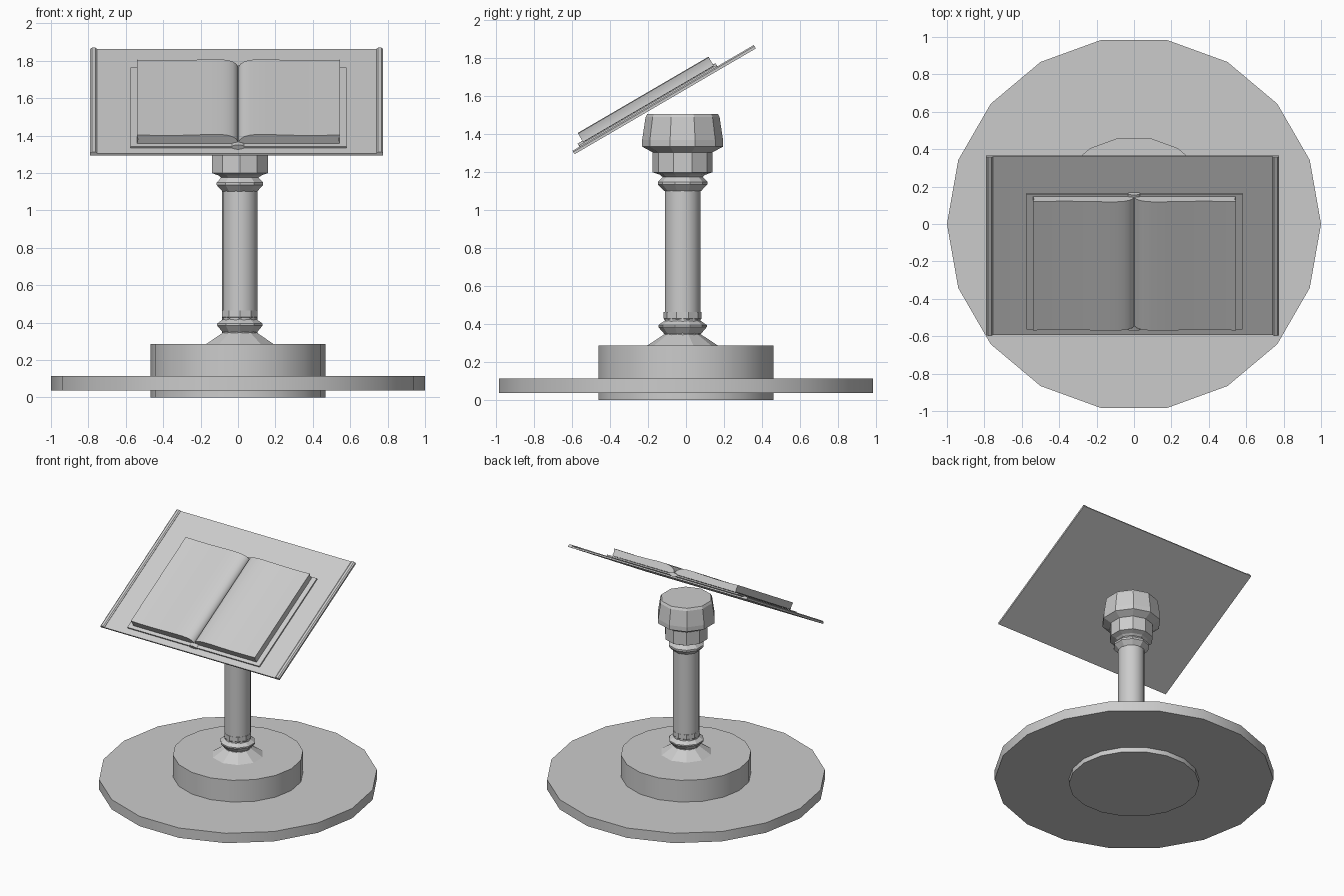
import bpy, bmesh, math
from mathutils import Matrix, Vector

if "Cube" in bpy.data.objects:
    bpy.data.objects.remove(bpy.data.objects["Cube"])

TILT = math.atan2(0.56, 0.96)
# Board space: x across, y up the slope, z off the board's underside
BOARD = Matrix.Translation((0, -0.587, 1.295)) @ Matrix.Rotation(TILT, 4, 'X')


def finish(name, bm, smooth=None, matrix=None):
    bmesh.ops.recalc_face_normals(bm, faces=bm.faces)
    mesh = bpy.data.meshes.new(name)
    bm.to_mesh(mesh)
    bm.free()
    if matrix:
        mesh.transform(matrix)
    ob = bpy.data.objects.new(name, mesh)
    bpy.context.collection.objects.link(ob)
    if smooth:
        bpy.ops.object.select_all(action='DESELECT')
        ob.select_set(True)
        bpy.context.view_layer.objects.active = ob
        bpy.ops.object.shade_smooth_by_angle(angle=math.radians(smooth))
    return ob


def lathe(name, profile, sides, centre=(0, 0), turn=0.0, smooth=None):
    """Solid of revolution from (radius, z) pairs, bottom to top."""
    bm = bmesh.new()
    rings = []
    for r, z in profile:
        rings.append([bm.verts.new((centre[0] + r * math.cos(turn + i * math.tau / sides),
                                    centre[1] + r * math.sin(turn + i * math.tau / sides), z))
                      for i in range(sides)])
    for a, b in zip(rings, rings[1:]):
        for i in range(sides):
            j = (i + 1) % sides
            bm.faces.new((a[i], a[j], b[j], b[i]))
    bm.faces.new(rings[0][::-1])
    bm.faces.new(rings[-1])
    return finish(name, bm, smooth)


def extrude(name, outline, y0, y1, smooth=None):
    """Extrude an (x, z) outline up the slope of the board."""
    bm = bmesh.new()
    face = bm.faces.new([bm.verts.new((x, y0, z)) for x, z in outline])
    out = bmesh.ops.extrude_face_region(bm, geom=[face])
    for v in out['geom']:
        if isinstance(v, bmesh.types.BMVert):
            v.co.y = y1
    return finish(name, bm, smooth, BOARD)


def rect(x0, x1, z0, z1):
    return [(x0, z0), (x1, z0), (x1, z1), (x0, z1)]


# Base
lathe("base_disc", [(1.0, 0.037), (1.0, 0.115)], 18, smooth=30)
lathe("base_drum", [(0.468, 0.0), (0.468, 0.287)], 18, smooth=30)

# Column with faceted foot and head
C = (0.01, -0.018)
lathe("column", [(0.095, 0.30), (0.095, 1.29)], 18, C, smooth=30)
TURN = math.pi / 2
lathe("column_foot", [(0.19, 0.285), (0.095, 0.347), (0.128, 0.385), (0.128, 0.395),
                      (0.092, 0.42), (0.1, 0.43), (0.1, 0.465)], 10, C, TURN)
lathe("column_head", [(0.096, 1.10), (0.13, 1.135), (0.13, 1.15), (0.105, 1.175),
                      (0.12, 1.187), (0.158, 1.20), (0.158, 1.305), (0.213, 1.335),
                      (0.213, 1.37), (0.195, 1.49), (0.185, 1.508)], 10, C, TURN)

# Reading board with a raised strip on each side
extrude("reading_board", rect(-0.79, 0.776, 0, 0.012), 0, 1.105)
for side, x in (("left", -0.772), ("right", 0.758)):
    extrude(side + "_strip", [(x - 0.018, 0.010), (x + 0.018, 0.010), (x + 0.018, 0.014),
                              (x + 0.009, 0.021), (x - 0.009, 0.021), (x - 0.018, 0.014)],
            0, 1.105)

# Open book
extrude("book_cover", rect(-0.575, 0.58, 0.018, 0.029), 0.045, 0.88)
extrude("book_spine", [(0.035 * math.cos(t), 0.026 + 0.014 * math.sin(t))
                       for t in [math.tau * i / 12 for i in range(12)]], 0.042, 0.883, 40)
HALF = [(0.001, 0.031), (0.53, 0.031), (0.541, 0.033), (0.537, 0.058), (0.543, 0.085),
        (0.46, 0.082), (0.35, 0.081), (0.24, 0.084), (0.15, 0.088), (0.09, 0.087),
        (0.055, 0.082), (0.03, 0.073), (0.012, 0.06), (0.001, 0.04)]
for side, s in (("left", -1), ("right", 1)):
    extrude(side + "_pages", [(s * x + 0.002, z) for x, z in HALF], 0.071, 0.868, 35)
